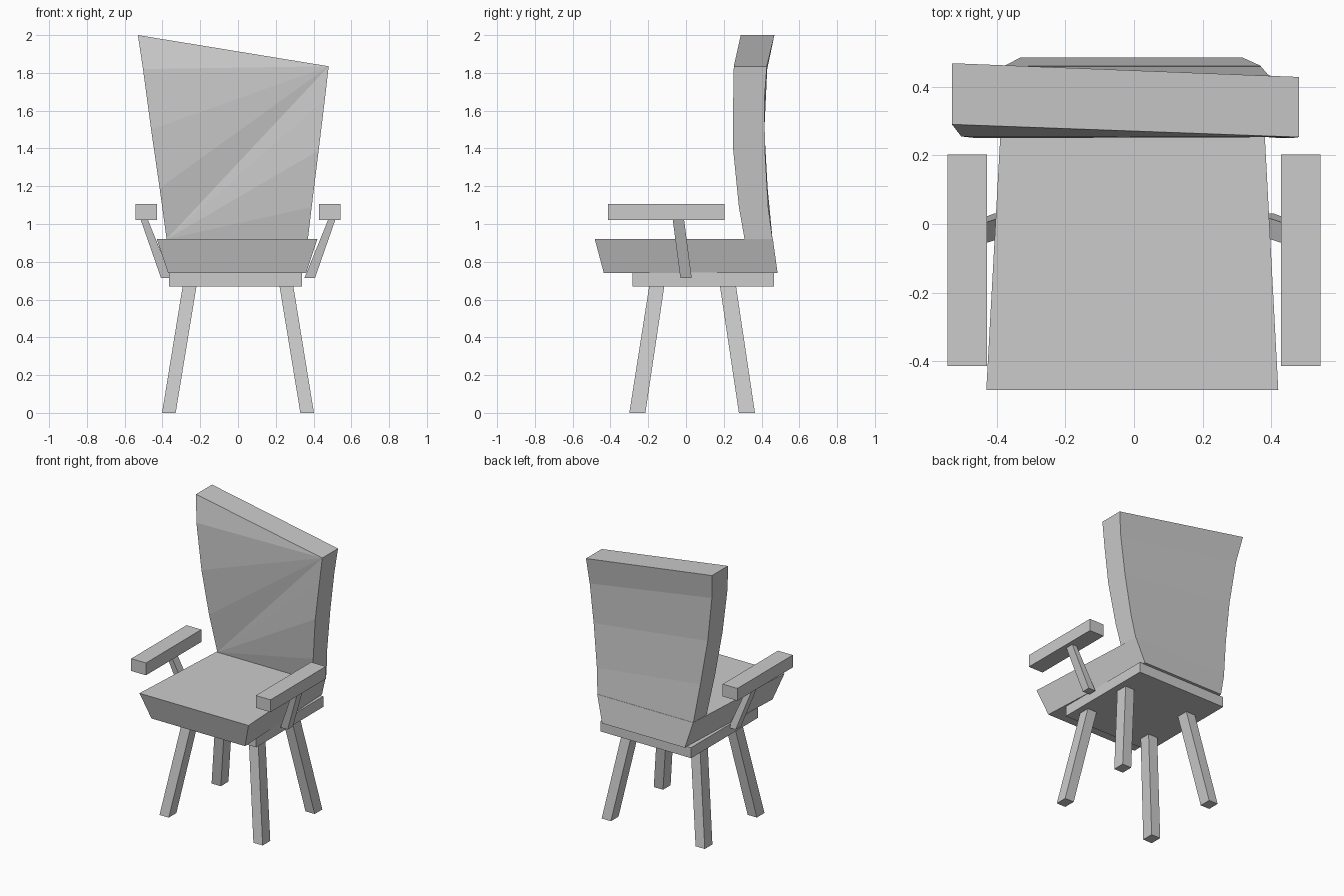
import bpy, bmesh

if "Cube" in bpy.data.objects:
    bpy.data.objects.remove(bpy.data.objects["Cube"])


def finish(name, bm):
    bmesh.ops.recalc_face_normals(bm, faces=bm.faces)
    me = bpy.data.meshes.new(name)
    bm.to_mesh(me)
    bm.free()
    ob = bpy.data.objects.new(name, me)
    bpy.context.collection.objects.link(ob)
    return ob


def rect(x0, x1, y0, y1, z):
    return [(x0, y0, z), (x1, y0, z), (x1, y1, z), (x0, y1, z)]


def loft(name, low, high):
    """Closed solid between two four-cornered outlines."""
    bm = bmesh.new()
    a = [bm.verts.new(c) for c in low]
    b = [bm.verts.new(c) for c in high]
    bm.faces.new(a[::-1])
    bm.faces.new(b)
    for i in range(4):
        j = (i + 1) % 4
        bm.faces.new((a[i], a[j], b[j], b[i]))
    return finish(name, bm)


def sided(side, inner, outer):
    return (inner, outer) if side > 0 else (-outer, -inner)


# Seat cushion, flared towards the front, and the plate beneath it
loft("seat",
     [(-.37, -.435, .74), (.36, -.435, .74), (.315, .485, .74), (-.33, .485, .74)],
     [(-.43, -.483, .92), (.42, -.483, .92), (.37, .46, .92), (-.378, .46, .92)])
loft("seat_plate", rect(-.365, .34, -.283, .465, .668), rect(-.365, .34, -.283, .465, .742))

# Splayed legs, armrests and slanted arm supports
for side, label in ((-1, "left"), (1, "right")):
    foot, hip = sided(side, .33, .402), sided(side, .22, .293)
    loft(f"front_leg_{label}", rect(*foot, -.30, -.215, 0), rect(*hip, -.195, -.115, .67))
    loft(f"rear_leg_{label}", rect(*foot, .28, .365, 0), rect(*hip, .18, .265, .67))
    arm = sided(side, .428, .543)
    loft(f"armrest_{label}", rect(*arm, -.413, .203, 1.02), rect(*arm, -.413, .203, 1.107))
    loft(f"arm_support_{label}",
         rect(*sided(side, .352, .408), -.03, .03, .715),
         rect(*sided(side, .477, .515), -.07, -.01, 1.022))

# Curved backrest with a slanted top: edge stations are (x, z, front y, back y)
left = [(-.378, .92, .31, .458), (-.415, 1.19, .27, .432), (-.46, 1.5, .25, .415),
        (-.503, 1.82, .255, .43), (-.53, 2.0, .29, .468)]
right = [(.37, .92, .31, .458), (.39, 1.09, .28, .435), (.427, 1.39, .25, .418),
         (.46, 1.66, .25, .415), (.48, 1.835, .253, .428)]
bm = bmesh.new()
LF, LB, RF, RB = ([bm.verts.new((s[0], s[k], s[1])) for s in edge]
                  for edge, k in ((left, 2), (left, 3), (right, 2), (right, 3)))
for i in range(4):
    j = i + 1
    bm.faces.new((RF[4], LF[j], LF[i]))       # front fan, upper left
    bm.faces.new((LF[0], RF[i], RF[j]))       # front fan, lower right
    bm.faces.new((LB[i], LB[j], RB[j], RB[i]))
    bm.faces.new((LF[i], LF[j], LB[j], LB[i]))
    bm.faces.new((RF[i], RB[i], RB[j], RF[j]))
bm.faces.new((LF[0], LB[0], RB[0], RF[0]))
bm.faces.new((LF[4], RF[4], RB[4], LB[4]))
finish("backrest", bm)
